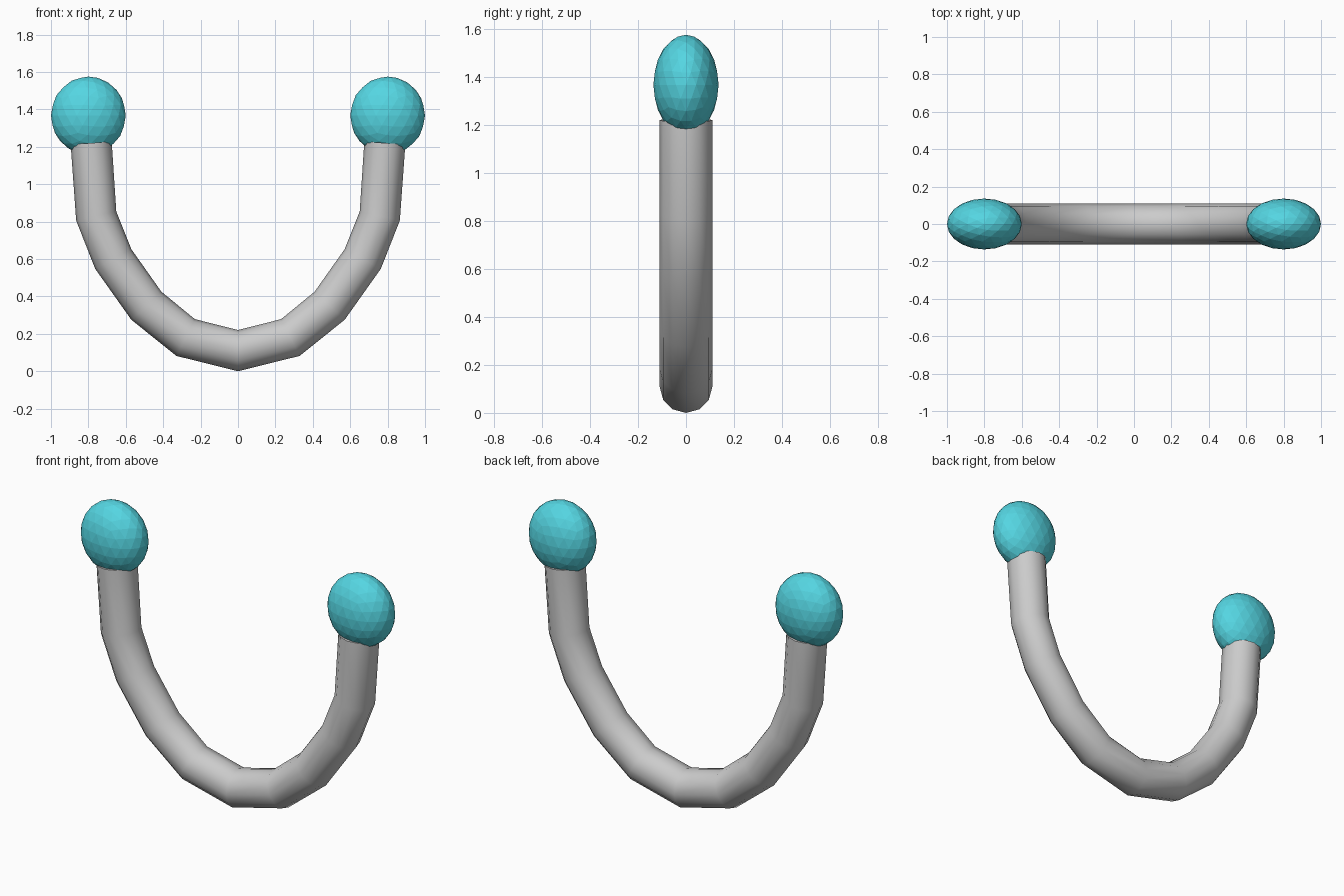
import bpy
import math

if "Cube" in bpy.data.objects:
    bpy.data.objects.remove(bpy.data.objects["Cube"])

# Curved tube: half path (x, z) mirrored to a full U
half = [(0.28, 0.18), (0.49, 0.35), (0.667, 0.60), (0.758, 0.83), (0.785, 1.22)]
path = [(-x, z) for x, z in reversed(half)] + [(0, 0.11)] + half

curve = bpy.data.curves.new("curved_handle", "CURVE")
curve.dimensions = "3D"
curve.bevel_depth = 0.11
curve.bevel_resolution = 4
curve.use_fill_caps = True
spline = curve.splines.new("POLY")
spline.points.add(len(path) - 1)
for point, (x, z) in zip(spline.points, path):
    point.co = (x, 0, z, 1)
handle = bpy.data.objects.new("curved_handle", curve)
bpy.context.collection.objects.link(handle)
bpy.context.view_layer.objects.active = handle
handle.select_set(True)
bpy.ops.object.convert(target="MESH")
bpy.ops.object.shade_smooth_by_angle(angle=math.radians(60))

# Faceted end knobs
cyan = bpy.data.materials.new("cyan")
cyan.diffuse_color = (0.09, 0.67, 0.76, 1)
cyan.use_nodes = True
cyan.node_tree.nodes["Principled BSDF"].inputs["Base Color"].default_value = cyan.diffuse_color
for side, name in ((-1, "left_knob"), (1, "right_knob")):
    bpy.ops.mesh.primitive_ico_sphere_add(subdivisions=3, radius=1, location=(side * 0.8, 0, 1.367))
    knob = bpy.context.object
    knob.name = name
    knob.scale = (0.2, 0.136, 0.208)
    knob.data.materials.append(cyan)
